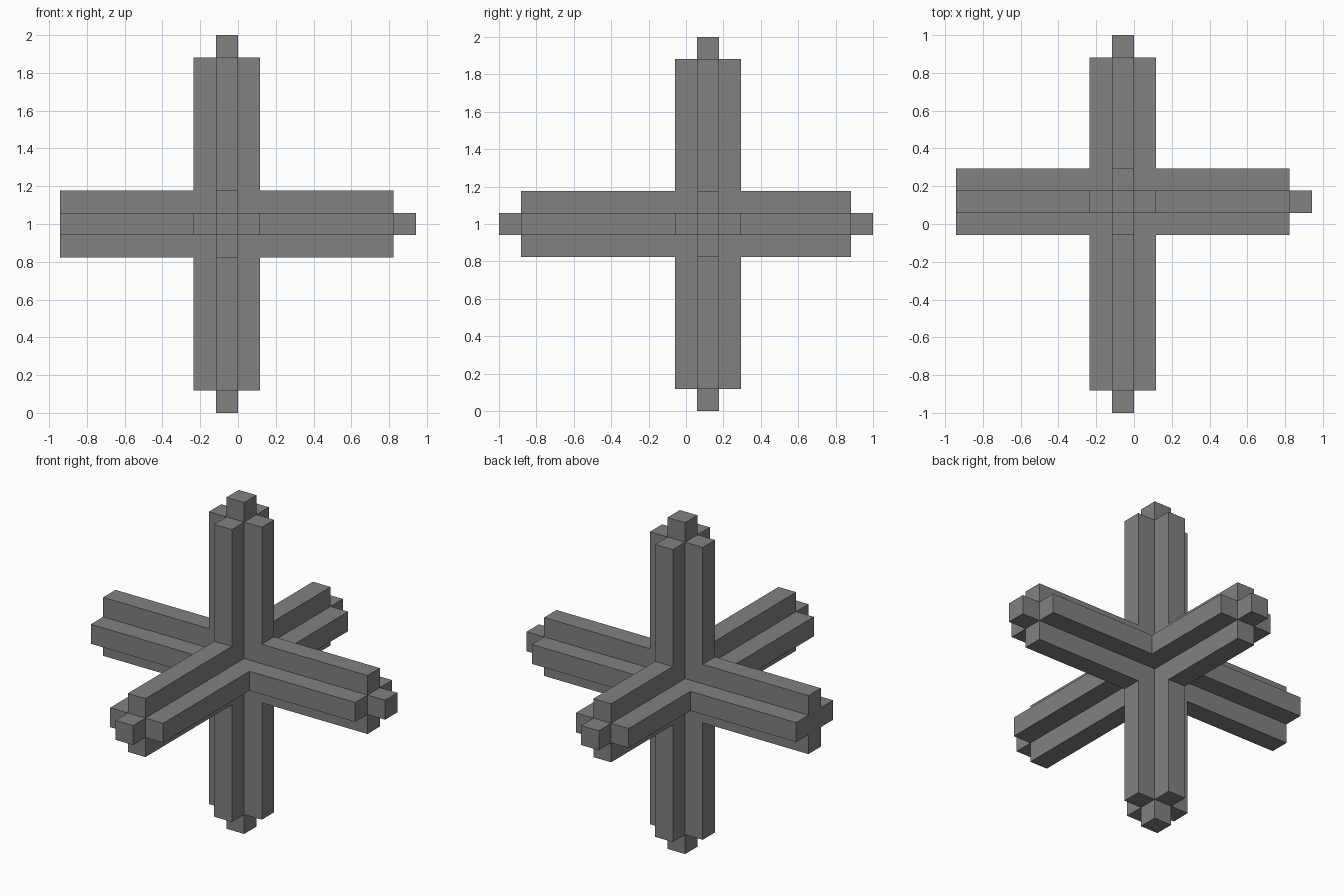
import bpy
import bmesh
from itertools import product
from mathutils import Vector

cube = bpy.data.objects.get("Cube")
if cube:
    bpy.data.objects.remove(cube, do_unlink=True)

U = 2 / 17                                # width of one square rod
CENTRE = Vector((-U / 2, U, 1.0))         # where the three bars cross
# Reach of the ribbed part of each arm (negative, positive), in rod widths
REACH = ((7.5, 7.5), (8.5, 6.5), (7.5, 7.5))


def slab_limits(lo, hi):
    """Cuts along one axis: tip, arm, rib, core, rib, arm, tip."""
    return [-lo - 1, -lo, -1.5, -0.5, 0.5, 1.5, hi, hi + 1]


CUTS = [slab_limits(*r) for r in REACH]


def filled(cell):
    """A cell is solid if it lies in a plus-section bar or a core tip."""
    if max(map(abs, cell)) > 3 or cell[0] == -3:   # no tip on the -x arm
        return False
    for axis in range(3):
        across = sum(abs(c) for i, c in enumerate(cell) if i != axis)
        if across == 0 or (across == 1 and abs(cell[axis]) <= 2):
            return True
    return False


def add_face(bm, cell, axis, side):
    """Outer face of a cell on one side of an axis."""
    a, b = (axis + 1) % 3, (axis + 2) % 3
    corners = [(0, 0), (1, 0), (1, 1), (0, 1)]
    if side < 0:
        corners.reverse()
    verts = []
    for da, db in corners:
        step = {axis: int(side > 0), a: da, b: db}
        p = Vector([CUTS[i][cell[i] + 3 + step[i]] for i in range(3)])
        verts.append(bm.verts.new(p * U + CENTRE))
    bm.faces.new(verts)


# Six-armed cross made as one closed surface
bm = bmesh.new()
for cell in product(range(-3, 4), repeat=3):
    if not filled(cell):
        continue
    for axis, side in product(range(3), (-1, 1)):
        beside = list(cell)
        beside[axis] += side
        if not filled(beside):
            add_face(bm, cell, axis, side)
bmesh.ops.remove_doubles(bm, verts=bm.verts, dist=0.0001)

mesh = bpy.data.meshes.new("six_arm_cross")
bm.to_mesh(mesh)
bm.free()

# Plain grey
grey = bpy.data.materials.new("mid_grey")
grey.use_nodes = True
colour = (0.22, 0.22, 0.22, 1)
grey.diffuse_color = colour
grey.node_tree.nodes["Principled BSDF"].inputs["Base Color"].default_value = colour
mesh.materials.append(grey)

cross = bpy.data.objects.new("six_arm_cross", mesh)
bpy.context.collection.objects.link(cross)
